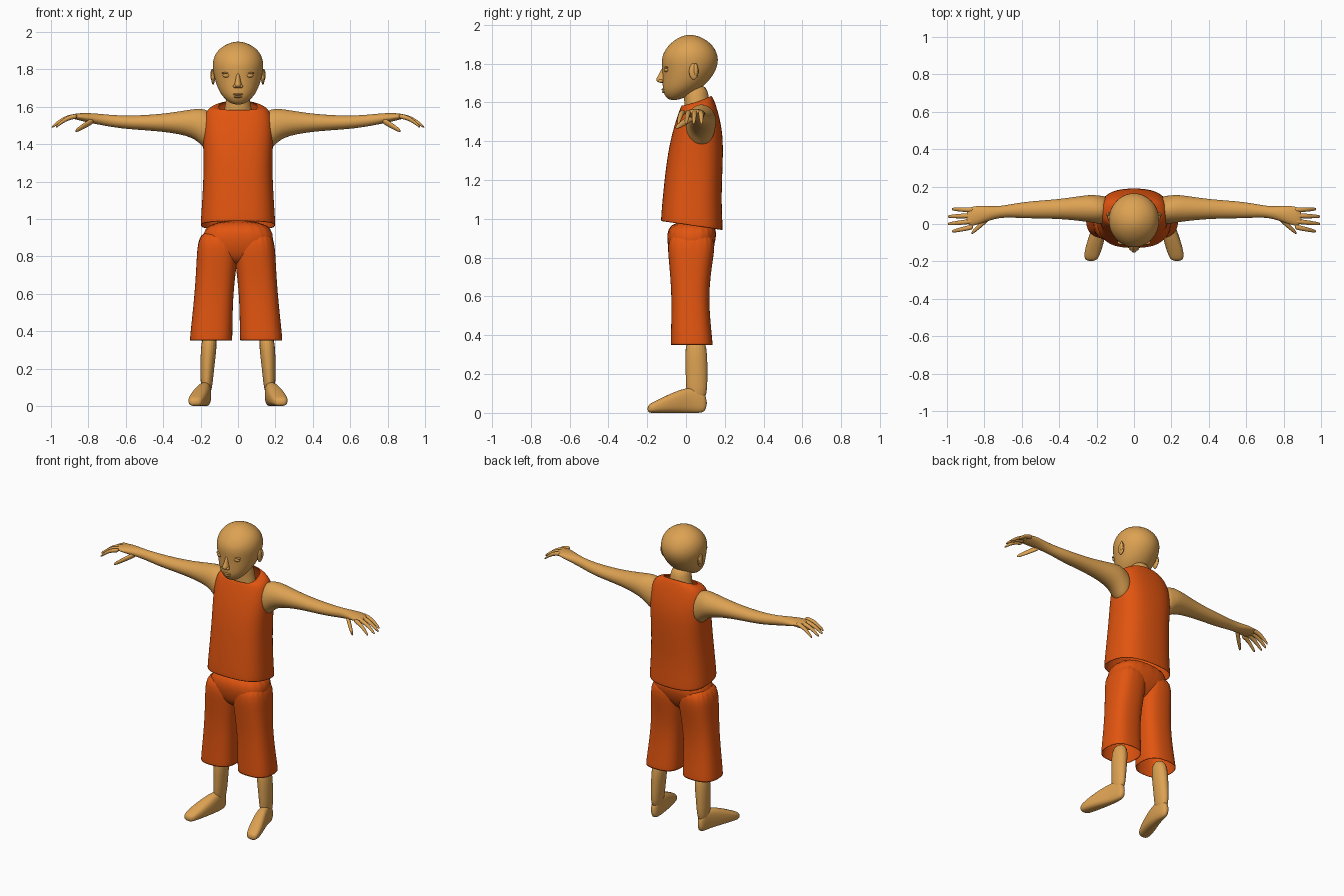
import bpy, bmesh, math
from mathutils import Vector

default_cube = bpy.data.objects.get("Cube")
if default_cube:
    bpy.data.objects.remove(default_cube, do_unlink=True)


def make_material(name, red, green, blue):
    material = bpy.data.materials.new(name)
    material.use_nodes = True
    colour = (red, green, blue, 1)
    material.diffuse_color = colour
    material.node_tree.nodes["Principled BSDF"].inputs["Base Color"].default_value = colour
    return material


skin = make_material("tan skin", .72, .36, .085)
cloth = make_material("orange cloth", .76, .09, .005)
SIDES = 20
ROUND, BOXY = 2, 2.6
CLOTH_THICKNESS = .006
# Rings are drawn slightly large, because subdivision pulls them inward
GROW = 3 / (2 + math.cos(2 * math.pi / SIDES))


def finish(name, bm, material, thickness=0):
    """Turn a bmesh into a smooth, subdivided object."""
    bmesh.ops.recalc_face_normals(bm, faces=bm.faces)
    mesh = bpy.data.meshes.new(name)
    bm.to_mesh(mesh)
    bm.free()
    mesh.materials.append(material)
    for polygon in mesh.polygons:
        polygon.use_smooth = True
    part = bpy.data.objects.new(name, mesh)
    bpy.context.collection.objects.link(part)
    if thickness:
        solidify = part.modifiers.new("cloth thickness", "SOLIDIFY")
        solidify.thickness = thickness
        solidify.offset = -1
    subdivide = part.modifiers.new("smooth surface", "SUBSURF")
    subdivide.levels = subdivide.render_levels = 2


def signed_power(value, exponent):
    return math.copysign(abs(value) ** exponent, value)


def ring_points(axis, position, a_min, a_max, b_min, b_max, tilt=0, power=ROUND):
    """Superellipse across one axis, filling the given span on the other two."""
    for step in range(SIDES):
        angle = 2 * math.pi * step / SIDES
        u = signed_power(math.cos(angle), 2 / power) * GROW * (a_max - a_min) / 2
        v = signed_power(math.sin(angle), 2 / power) * GROW * (b_max - b_min) / 2
        along = position + tilt * v
        a = (a_min + a_max) / 2 + u
        b = (b_min + b_max) / 2 + v
        yield {"X": (along, a, b), "Y": (a, along, b), "Z": (a, b, along)}[axis]


def loft(name, axis, rings, material, side=1, power=ROUND,
         close_start=True, close_end=True, thickness=0, shift=0):
    """Skin a row of rings; side mirrors the part across x."""
    bm = bmesh.new()
    loops = []
    for ring in rings:
        points = ring_points(axis, *ring, power=power)
        loops.append([bm.verts.new((x * side + shift, y, z)) for x, y, z in points])
    for lower, upper in zip(loops, loops[1:]):
        for i in range(SIDES):
            j = (i + 1) % SIDES
            bm.faces.new((lower[i], lower[j], upper[j], upper[i]))
    if close_start:
        bm.faces.new(loops[0])
    if close_end:
        bm.faces.new(loops[-1])
    finish(name, bm, material, thickness)


def column(name, rings, material, **options):
    """Upright symmetric loft: height, half width, front, back, optional tilt."""
    spans = [(height, -half, half, *depth) for height, half, *depth in rings]
    loft(name, "Z", spans, material, **options)


def finger(name, base, tip, radius, arch, side):
    """Tapered, gently arched tube from base to tip."""
    base, tip = Vector(base), Vector(tip)
    rings = []
    for step in range(6):
        t = step / 5
        x, y, z = base.lerp(tip, t)
        z += arch * math.sin(math.pi * t)
        r = radius * (1 - t ** 3 / 2)
        rings.append((x, y - r, y + r, z - r, z + r))
    loft(name, "X", rings, skin, side)


def blob(name, centre, radii):
    bm = bmesh.new()
    bmesh.ops.create_icosphere(bm, subdivisions=2, radius=1)
    bmesh.ops.scale(bm, vec=Vector(radii), verts=bm.verts)
    bmesh.ops.translate(bm, vec=Vector(centre), verts=bm.verts)
    finish(name, bm, skin)


# Head, neck and face
column("head", [
    (1.61, .03, -.09, -.04),
    (1.65, .08, -.12, .05),
    (1.7, .11, -.12, .11),
    (1.77, .13, -.12, .16),
    (1.84, .14, -.13, .17),
    (1.91, .11, -.08, .13),
    (1.95, .03, -.01, .05)], skin)
column("neck", [
    (1.5, .1, -.02, .13),
    (1.6, .065, 0, .12),
    (1.7, .06, -.03, .11)], skin)
column("nose", [
    (1.79, .01, -.12, -.09),
    (1.74, .012, -.14, -.09),
    (1.715, .022, -.16, -.09),
    (1.7, .018, -.14, -.09)], skin)
blob("upper_lip", (0, -.11, 1.667), (.03, .018, .007))
blob("lower_lip", (0, -.107, 1.654), (.025, .018, .008))

# Sleeveless shirt, with a tilted hem and neckline
column("shirt", [
    (.96, .2, -.13, .19, -.15),
    (1.1, .19, -.12, .18),
    (1.3, .18, -.1, .19),
    (1.45, .19, -.07, .19),
    (1.57, .18, -.03, .16),
    (1.605, .14, -.02, .14, .2),
    (1.605, .1, -.02, .13, .4)], cloth, power=BOXY,
    close_start=False, close_end=False, thickness=CLOTH_THICKNESS)

# Trousers: shared hips, then two open legs
column("trouser_hips", [
    (1, .18, -.1, .17),
    (.85, .2, -.1, .15),
    (.75, .1, -.05, .08)], cloth, power=BOXY)

for side, label in ((1, "left"), (-1, "right")):
    loft(label + "_trouser_leg", "Z", [
        (.34, .02, .25, -.08, .14),
        (.6, .02, .22, -.07, .11),
        (.8, -.01, .21, -.09, .14),
        (.95, -.01, .2, -.1, .16)], cloth, side, power=BOXY,
        close_start=False, thickness=CLOTH_THICKNESS, shift=-.01)

    # Lower leg and turned-out foot
    loft(label + "_leg", "Z", [
        (.05, .14, .2, 0, .11),
        (.2, .13, .2, 0, .11),
        (.4, .1, .2, -.01, .11)], skin, side)
    loft(label + "_foot", "Y", [
        (.11, .15, .19, 0, .1),
        (.04, .14, .2, 0, .14),
        (-.06, .15, .24, 0, .11),
        (-.16, .18, .27, 0, .06),
        (-.2, .2, .26, 0, .04)], skin, side, power=BOXY)

    # Arm with a deep root that fills the armhole, ending in the palm
    loft(label + "_arm", "X", [
        (.13, 0, .15, 1.36, 1.57),
        (.19, 0, .15, 1.38, 1.59),
        (.23, .01, .16, 1.44, 1.59),
        (.4, .03, .13, 1.47, 1.56),
        (.6, .03, .12, 1.48, 1.55),
        (.72, .04, .09, 1.5, 1.56),
        (.82, 0, .1, 1.52, 1.57),
        (.9, -.02, .09, 1.54, 1.56)], skin, side)

    # Fingers fan out from the palm and curl down
    for index, digit in enumerate(("little", "ring", "middle", "index")):
        fan = index - 1.5
        finger(f"{label}_{digit}_finger",
               (.86, .03 - fan * .03, 1.55),
               (1 - fan * fan / 90, .02 - fan * .04, 1.49), .013, .015, side)
    finger(label + "_thumb", (.77, .04, 1.53), (.87, -.05, 1.47), .017, 0, side)

    # Eye, eyelid, ear and nostril
    blob(label + "_eye", (side * .06, -.1, 1.768), (.024, .014, .013))
    blob(label + "_eyelid", (side * .06, -.1, 1.78), (.03, .012, .006))
    blob(label + "_ear", (side * .133, .04, 1.76), (.011, .026, .045))
    blob(label + "_ear_rim", (side * .139, .05, 1.77), (.009, .012, .034))
    blob(label + "_nostril", (side * .016, -.13, 1.71), (.012, .014, .01))
